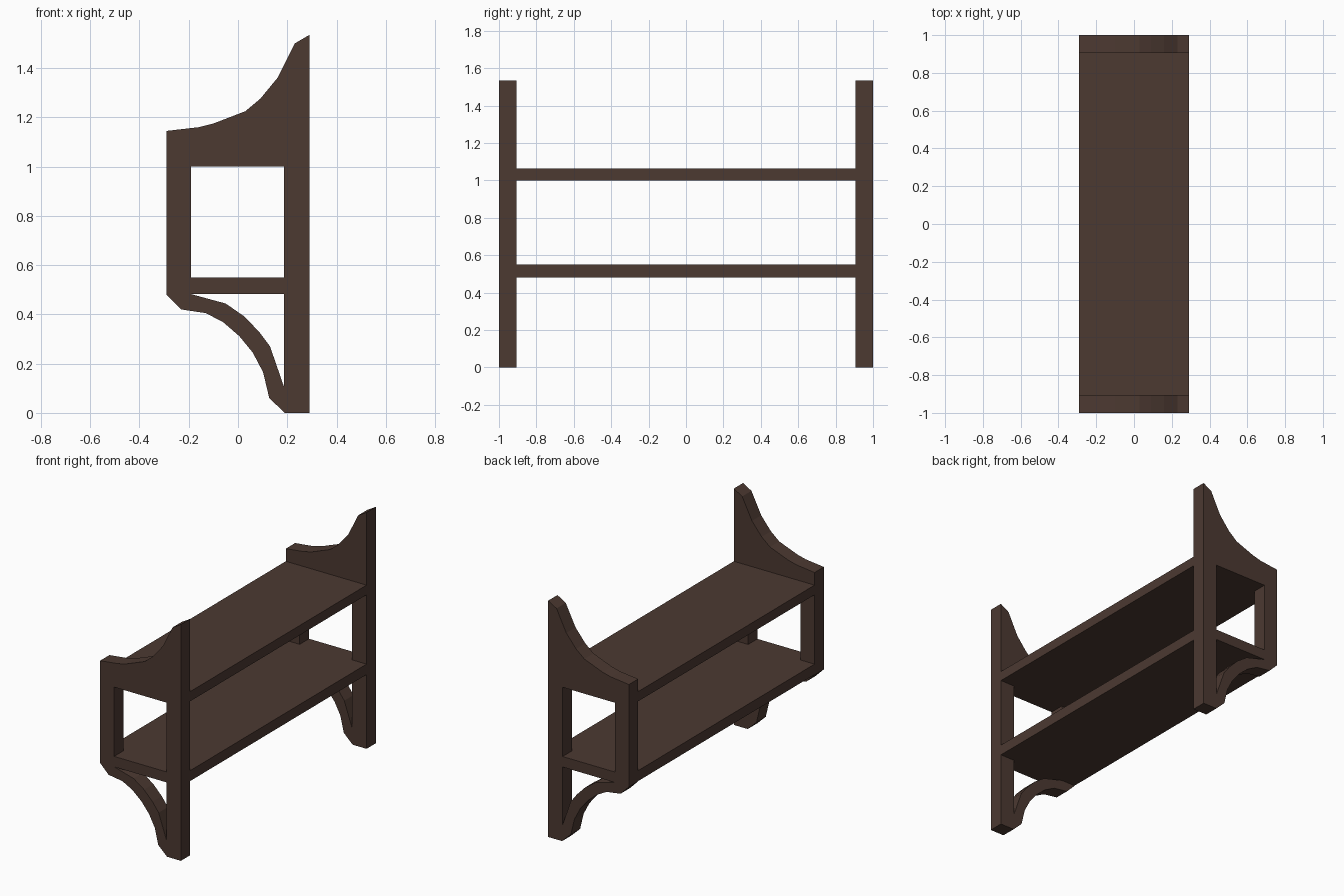
import bpy, bmesh

if "Cube" in bpy.data.objects:
    bpy.data.objects.remove(bpy.data.objects["Cube"])

wood = bpy.data.materials.new("dark brown wood")
wood.diffuse_color = (0.072, 0.041, 0.031, 1)
wood.use_nodes = True
wood.node_tree.nodes["Principled BSDF"].inputs["Base Color"].default_value = wood.diffuse_color

T = 0.095          # side panel thickness
HALF = 0.29        # half shelf depth

# Side panel profile (x, z): outer silhouette and two openings
outline = [(0.29, 0), (0.29, 1.535), (0.23, 1.50), (0.16, 1.36), (0.09, 1.275),
           (0.03, 1.225), (-0.10, 1.175), (-0.16, 1.16), (-0.29, 1.145),
           (-0.29, 0.48), (-0.23, 0.42), (-0.13, 0.405), (-0.06, 0.368),
           (0.005, 0.312), (0.06, 0.245), (0.102, 0.165), (0.127, 0.06), (0.19, 0)]
window = [(-0.19, 0.55), (0.187, 0.55), (0.187, 1.0), (-0.19, 1.0)]
bracket_gap = [(-0.19, 0.482), (-0.05, 0.444), (0.025, 0.392), (0.085, 0.33),
               (0.13, 0.27), (0.187, 0.105), (0.187, 0.482)]


def finish(name, bm):
    bmesh.ops.recalc_face_normals(bm, faces=bm.faces)
    me = bpy.data.meshes.new(name)
    bm.to_mesh(me)
    bm.free()
    me.materials.append(wood)
    ob = bpy.data.objects.new(name, me)
    bpy.context.collection.objects.link(ob)
    return ob


def side_panel(name, y0, y1):
    # fill the profile with its holes, then extrude along y
    bm = bmesh.new()
    edges = []
    for loop in (outline, window, bracket_gap):
        vs = [bm.verts.new((x, y0, z)) for x, z in loop]
        edges += [bm.edges.new((vs[i - 1], vs[i])) for i in range(len(vs))]
    bmesh.ops.triangle_fill(bm, edges=edges, use_beauty=True, normal=(0, -1, 0))
    ext = bmesh.ops.extrude_face_region(bm, geom=bm.faces[:], use_keep_orig=True)
    verts = [g for g in ext["geom"] if isinstance(g, bmesh.types.BMVert)]
    bmesh.ops.translate(bm, verts=verts, vec=(0, y1 - y0, 0))
    return finish(name, bm)


def shelf(name, z0, z1):
    bm = bmesh.new()
    bmesh.ops.create_cube(bm, size=1)
    bmesh.ops.scale(bm, verts=bm.verts, vec=(2 * HALF, 2 - 2 * T, z1 - z0))
    bmesh.ops.translate(bm, verts=bm.verts, vec=(0, 0, (z0 + z1) / 2))
    return finish(name, bm)


side_panel("front_side_panel", -1, -1 + T)
side_panel("back_side_panel", 1 - T, 1)
shelf("upper_shelf", 1.0, 1.063)
shelf("lower_shelf", 0.482, 0.55)
